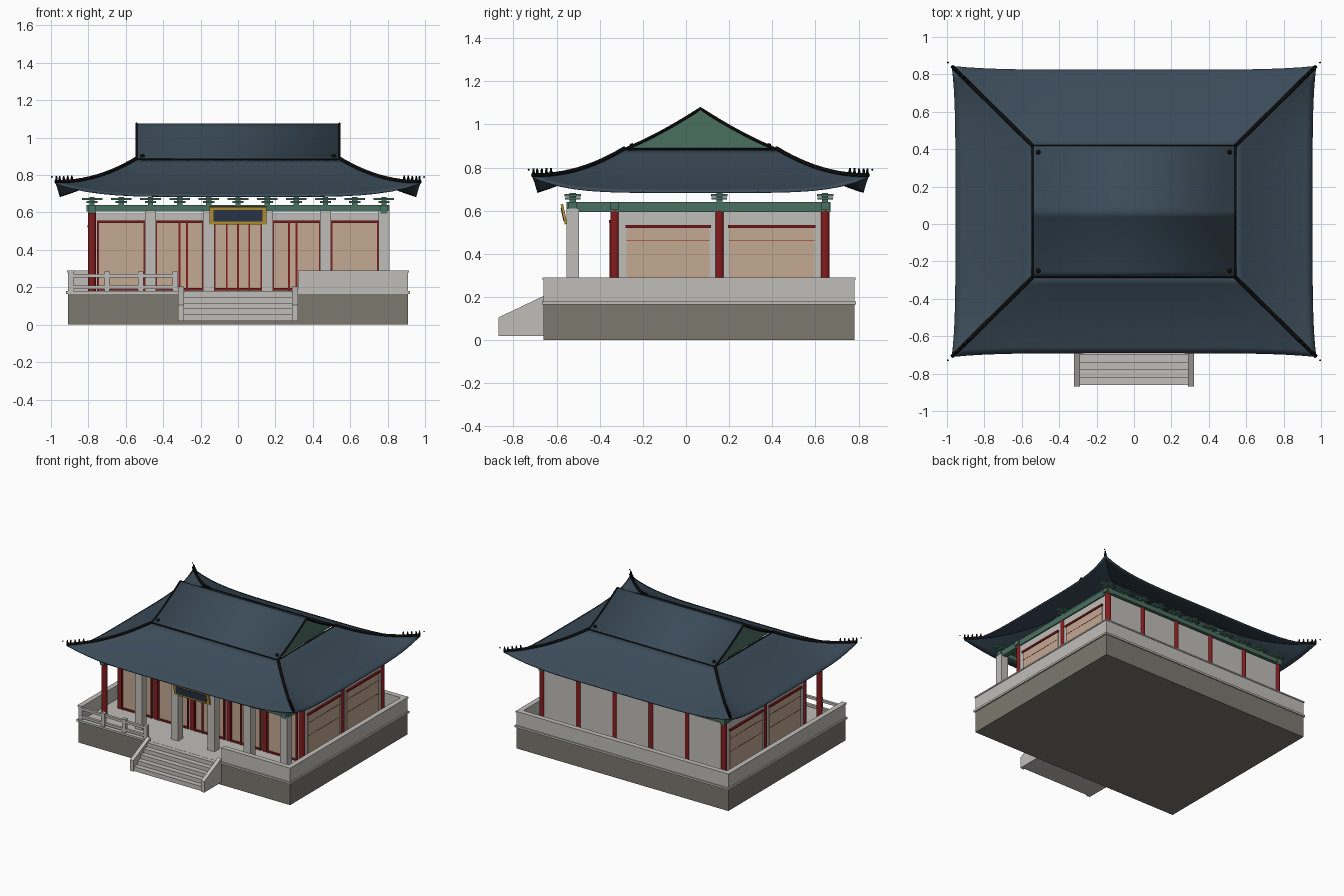
import bpy, bmesh, math
from mathutils import Vector, Matrix

default_cube = bpy.data.objects.get("Cube")
if default_cube:
    bpy.data.objects.remove(default_cube)


def make_material(name, rgb):
    """Flat material from 8-bit display values, stored as linear."""
    linear = [((c / 255 + 0.055) / 1.055) ** 2.4 for c in rgb] + [1]
    material = bpy.data.materials.new(name)
    material.use_nodes = True
    material.diffuse_color = linear
    material.node_tree.nodes["Principled BSDF"].inputs["Base Color"].default_value = linear
    return material


tile = make_material("slate roof tile", (58, 75, 88))
stone = make_material("pale stone", (192, 190, 185))
base_stone = make_material("dark base stone", (124, 120, 111))
paper = make_material("beige paper", (196, 168, 146))
red = make_material("red timber", (132, 28, 30))
green = make_material("green timber", (74, 112, 97))
black = make_material("black ridge", (12, 12, 13))
gold = make_material("gold frame", (192, 154, 50))
navy = make_material("navy board", (44, 58, 80))


def finish(name, bm, material, smooth=False):
    mesh = bpy.data.meshes.new(name)
    bm.to_mesh(mesh)
    bm.free()
    mesh.materials.append(material)
    obj = bpy.data.objects.new(name, mesh)
    bpy.context.collection.objects.link(obj)
    if smooth:
        bpy.ops.object.select_all(action='DESELECT')
        obj.select_set(True)
        bpy.context.view_layer.objects.active = obj
        bpy.ops.object.shade_smooth_by_angle(angle=math.radians(35))
    return obj


def boxes(name, material, spans):
    """One object from boxes given as (x range, y range, z range)."""
    bm = bmesh.new()
    for span in spans:
        low, high = Vector([min(r) for r in span]), Vector([max(r) for r in span])
        matrix = Matrix.Translation((low + high) / 2) @ Matrix.Diagonal((*(high - low), 1))
        bmesh.ops.create_cube(bm, size=1, matrix=matrix)
    return finish(name, bm, material)


def around(centre, half):
    return (centre - half, centre + half)


def cylinders(name, material, places, radius, bottom, top):
    bm = bmesh.new()
    for x, y in places:
        bmesh.ops.create_cone(bm, cap_ends=True, segments=20, radius1=radius, radius2=radius,
                              depth=top - bottom,
                              matrix=Matrix.Translation((x, y, (top + bottom) / 2)))
    return finish(name, bm, material, True)


def tube(name, paths, radius):
    curve = bpy.data.curves.new(name, 'CURVE')
    curve.dimensions = '3D'
    curve.bevel_depth = radius
    curve.bevel_resolution = 2
    curve.use_fill_caps = True
    for path in paths:
        spline = curve.splines.new('POLY')
        spline.points.add(len(path) - 1)
        for point, co in zip(spline.points, path):
            point.co = (*co, 1)
    curve.materials.append(black)
    bpy.context.collection.objects.link(bpy.data.objects.new(name, curve))


# Terrace: base, floor ledge, parapet and its coping
W, FRONT, BACK, FLOOR, WALL_TOP = 0.91, -0.66, 0.78, 0.18, 0.29
STEP_HALF, THICK = 0.32, 0.03
boxes("terrace_base", base_stone, [((-W, W), (FRONT, BACK), (0, 0.165))])
boxes("terrace_floor", stone, [((-W - 0.01, W + 0.01), (FRONT - 0.008, BACK + 0.008), (0.165, FLOOR))])


def parapet(grow, z):
    sides = [(around(s * (W - THICK / 2), THICK / 2 + grow), (FRONT - grow, BACK + grow), z) for s in (-1, 1)]
    return sides + [((-W, W), (BACK - THICK - grow, BACK + grow), z),
                    ((STEP_HALF, W), (FRONT - grow, FRONT + THICK + grow), z)]


boxes("parapet_wall", stone, parapet(0, (FLOOR, WALL_TOP - 0.01)))
boxes("parapet_coping", stone, parapet(0.005, (WALL_TOP - 0.01, WALL_TOP)))

# Open stone railing on the front right
rail_y = around(FRONT + 0.015, 0.01)
boxes("railing", stone,
      [((-W, -STEP_HALF), rail_y, around(z, 0.009)) for z in (0.2, 0.262)]
      + [(around(x, 0.014), around(FRONT + 0.015, 0.014), (FLOOR, 0.285)) for x in (-0.7, -0.52, -0.335)])

# Staircase with sloped cheek walls
boxes("steps", stone, [((-0.29, 0.29), (-0.86 + 0.04 * i, FRONT), (0.02, 0.055 + 0.031 * i)) for i in range(5)])
bm = bmesh.new()
for side in (-1, 1):
    profile = [(-0.87, 0.02), (FRONT, 0.02), (FRONT, 0.205), (-0.87, 0.105)]
    face = bm.faces.new([bm.verts.new((side * 0.29, y, z)) for y, z in profile])
    moved = bmesh.ops.extrude_face_region(bm, geom=[face])["geom"]
    bmesh.ops.translate(bm, vec=(side * THICK, 0, 0),
                        verts=[v for v in moved if isinstance(v, bmesh.types.BMVert)])
bmesh.ops.recalc_face_normals(bm, faces=bm.faces)
finish("step_cheeks", bm, stone)

# Columns
COLUMN_X = [0.156 * i for i in (-5, -3, -1, 1, 3, 5)]
END, PORCH, HALL, MIDDLE, REAR = 0.78, -0.525, -0.33, 0.155, 0.645
BEAM_LOW, BEAM_TOP = 0.595, 0.64
boxes("porch_columns", stone, [(around(x, 0.03), around(PORCH, 0.03), (FLOOR, 0.61)) for x in COLUMN_X[1:]])
red_places = [(x, y) for x in COLUMN_X for y in (HALL, REAR)]
red_places += [(-END, MIDDLE), (END, MIDDLE), (-END, PORCH)]
cylinders("red_columns", red, red_places, 0.021, FLOOR, 0.6)

# Hall walls
boxes("hall_walls", stone,
      [((-END, END), around(y, 0.01), (FLOOR, BEAM_LOW)) for y in (HALL, REAR)]
      + [(around(s * END, 0.01), (HALL, REAR), (FLOOR, BEAM_LOW)) for s in (-1, 1)])

# Front doors: paper panels and red frames
bays = [0.312 * i for i in (-2, -1, 0, 1, 2)]
skin = HALL - 0.01
boxes("front_panels", paper, [(around(x, 0.125), (skin - 0.006, skin), (FLOOR, 0.55)) for x in bays])
bars = [0, 0.06, -0.06]
for x in bays[1::2]:
    bars += [x, x + math.copysign(0.04, x) * -1]
edges = [x + s * 0.125 for x in bays for s in (-1, 1)]
boxes("front_frames", red,
      [(around(x, 0.005), (skin - 0.014, skin), (FLOOR, 0.55)) for x in bars + edges]
      + [(around(x, 0.13), (skin - 0.016, skin), around(z, 0.006)) for x in bays for z in (0.19, 0.55)])

# Side windows
side_bays = [(-0.275, 0.11), (0.2, 0.595)]
for label, s in (("left", 1), ("right", -1)):
    face_x = s * (END + 0.01)
    boxes(label + "_side_panels", paper, [((face_x, face_x + s * 0.006), bay, (0.2, 0.525)) for bay in side_bays])
    boxes(label + "_side_frames", red,
          [((face_x, face_x + s * 0.014), (a - 0.005, b + 0.005), around(z, 0.007))
           for a, b in side_bays for z in (0.2, 0.527)]
          + [((face_x, face_x + s * 0.0075), bay, around(z, 0.001))
             for bay in side_bays for z in (0.36, 0.46)])

# Green beams and brackets under the eaves
boxes("green_beams", green,
      [((-END - 0.03, END + 0.03), around(y, 0.02), (BEAM_LOW + 0.01, BEAM_TOP)) for y in (PORCH, HALL, REAR)]
      + [(around(s * END, 0.019), (PORCH - 0.03, REAR + 0.025), (BEAM_LOW, BEAM_TOP)) for s in (-1, 1)])
spots = [(0.156 * i, y) for i in range(-5, 6) for y in (PORCH, REAR)] + [(-END, MIDDLE), (END, MIDDLE)]
bracket_parts = []
for x, y in spots:
    bracket_parts += [(around(x, 0.014), around(y, 0.014), (BEAM_TOP, 0.682)),
                      (around(x, 0.03), around(y, 0.036), (0.652, 0.662)),
                      (around(x, 0.055), around(y, 0.018), (0.666, 0.678)),
                      (around(x, 0.018), around(y, 0.038), (0.666, 0.678))]
boxes("brackets", green, bracket_parts)

# Name board, left blank, leaning forward
for name, material, w, h, depth in (("board_frame", gold, 0.153, 0.047, 0.012),
                                    ("board_panel", navy, 0.132, 0.031, 0.015)):
    board = boxes(name, material, [((-w, w), (-depth, 0), (-h, h))])
    board.location = (0, PORCH - 0.035, 0.585)
    board.rotation_euler.x = math.radians(12)

# Roof shape
CY, IN_X, IN_Y, OUT_X, OUT_Y = 0.067, 0.543, 0.352, 0.955, 0.758
SHOULDER, RIDGE = 0.885, 1.075


def eave_point(side, s, t):
    """Point on a roof slope: s runs along the eave, t from shoulder to eave."""
    flare = 0.02 * t * abs(s) ** 5
    half_x = IN_X + (OUT_X - IN_X) * t
    half_y = IN_Y + (OUT_Y - IN_Y) * t
    z = SHOULDER - 0.195 * (1.35 * t - 0.35 * t * t) + 0.07 * t * t * abs(s) ** 5
    corner = 0.02 * t
    if side in ("front", "back"):
        sign = -1 if side == "front" else 1
        return Vector((s * (half_x + corner), CY + sign * (half_y + flare), z))
    sign = -1 if side == "right" else 1
    return Vector((sign * (half_x + flare), CY + s * (half_y + corner), z))


def gable_point(k):
    """Point on the upper roof profile, k from -1 (front) to 1 (back)."""
    a = abs(k)
    return CY + k * IN_Y, RIDGE - (RIDGE - SHOULDER) * (1.22 * a - 0.22 * a * a)


def sheet(bm, rows):
    grid = [[bm.verts.new(p) for p in row] for row in rows]
    for r0, r1 in zip(grid, grid[1:]):
        for i in range(len(r0) - 1):
            face = bm.faces.new((r0[i], r0[i + 1], r1[i + 1], r1[i]))
            face.normal_update()
            if face.normal.z < 0:
                face.normal_flip()


def roof(name, sheets):
    bm = bmesh.new()
    for rows in sheets:
        sheet(bm, rows)
    bmesh.ops.remove_doubles(bm, verts=bm.verts, dist=0.0005)
    obj = finish(name, bm, tile, True)
    solid = obj.modifiers.new("thickness", 'SOLIDIFY')
    solid.thickness = 0.008
    solid.offset = -1


N = 12
roof("lower_roof", [[[eave_point(side, i / N, j / N) for i in range(-N, N + 1)] for j in range(N + 1)]
                    for side in ("front", "back", "left", "right")])
profile = [gable_point(i / N) for i in range(-N, N + 1)]
roof("upper_roof", [[[(x, y, z) for x in (-IN_X, IN_X)] for y, z in profile]])

# Green gable ends
bm = bmesh.new()
for s in (-1, 1):
    outline = [bm.verts.new((s * (IN_X - 0.02), y, z - 0.006)) for y, z in profile]
    face = bm.faces.new(outline)
    face.normal_update()
    if face.normal.x * s < 0:
        face.normal_flip()
finish("gable_walls", bm, green)

# Black ridges along hips, verges and shoulders
hips = [("front", -1), ("front", 1), ("back", -1), ("back", 1)]
lift = Vector((0, 0, 0.005))
tube("hip_ridges", [[eave_point(side, s, j / N) + lift for j in range(N + 1)] for side, s in hips], 0.01)
tube("verge_ridges", [[(s * IN_X, y, z) for y, z in profile] for s in (-1, 1)], 0.006)
ring = [eave_point(side, s, 0) for side, s in (hips[0], hips[1], hips[3], hips[2], hips[0])]
tube("shoulder_ridge", [ring], 0.005)

# Small roof figures on the hips and floating finial beads at the corners
bm = bmesh.new()
for side, s in hips:
    for t in (0.8, 0.85, 0.9, 0.95, 0.99):
        spot = eave_point(side, s, t) + Vector((0, 0, 0.02))
        bmesh.ops.create_cone(bm, cap_ends=True, segments=8, radius1=0.008, radius2=0.004,
                              depth=0.032, matrix=Matrix.Translation(spot))
    corner = eave_point(side, s, 1)
    bead = corner + Vector((math.copysign(0.02, corner.x), math.copysign(0.018, corner.y - CY), 0.03))
    bmesh.ops.create_icosphere(bm, subdivisions=2, radius=0.005, matrix=Matrix.Translation(bead))
    k = -0.9 if side == "front" else 0.9
    y, z = gable_point(k)
    bmesh.ops.create_icosphere(bm, subdivisions=2, radius=0.013, matrix=Matrix.Translation((s * 0.512, y, z)))
finish("roof_figures", bm, black, True)
